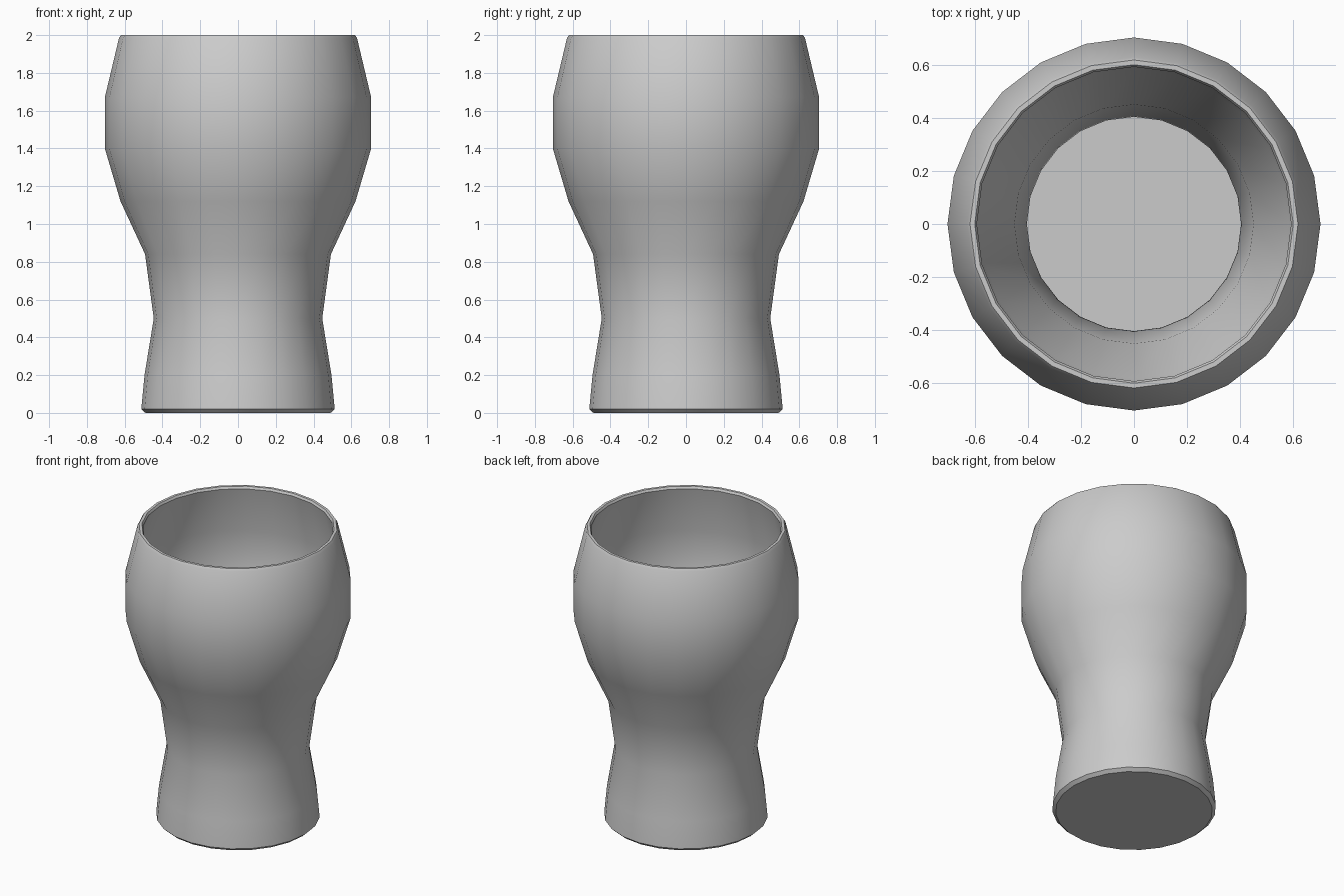
import bpy
import bmesh
import math

cube = bpy.data.objects.get("Cube")
if cube:
    bpy.data.objects.remove(cube, do_unlink=True)

SIDES = 24

# One grey for the whole glass
grey = bpy.data.materials.new("plain grey")
grey.use_nodes = True
colour = (0.6, 0.6, 0.6, 1.0)
grey.diffuse_color = colour
grey.node_tree.nodes["Principled BSDF"].inputs["Base Color"].default_value = colour

# Half profile (radius, height): base, outer wall, rim, inner wall, floor
outer = [(0, 0), (0.49, 0), (0.512, 0.02), (0.495, 0.2), (0.446, 0.5),
         (0.492, 0.84), (0.622, 1.12), (0.705, 1.4), (0.705, 1.67),
         (0.63, 1.985), (0.62, 2.0)]
inner = [(0.602, 2.0), (0.594, 1.985), (0.665, 1.665), (0.665, 1.41),
         (0.584, 1.135), (0.452, 0.85), (0.405, 0.5), (0.455, 0.2),
         (0.468, 0.05), (0, 0.05)]

# Spin the profile into a closed vessel
bm = bmesh.new()
verts = [bm.verts.new((r, 0, z)) for r, z in outer + inner]
edges = [bm.edges.new(pair) for pair in zip(verts, verts[1:])]
bmesh.ops.spin(bm, geom=verts + edges, cent=(0, 0, 0), axis=(0, 0, 1),
               angle=2 * math.pi, steps=SIDES)
bmesh.ops.remove_doubles(bm, verts=bm.verts, dist=0.0005)
bmesh.ops.recalc_face_normals(bm, faces=bm.faces)

mesh = bpy.data.meshes.new("drinking_glass")
bm.to_mesh(mesh)
bm.free()
mesh.materials.append(grey)
glass = bpy.data.objects.new("drinking_glass", mesh)
bpy.context.collection.objects.link(glass)

# Smooth walls with crisp rim and foot edges
bpy.ops.object.select_all(action="DESELECT")
glass.select_set(True)
bpy.context.view_layer.objects.active = glass
bpy.ops.object.shade_smooth_by_angle(angle=math.radians(30))
